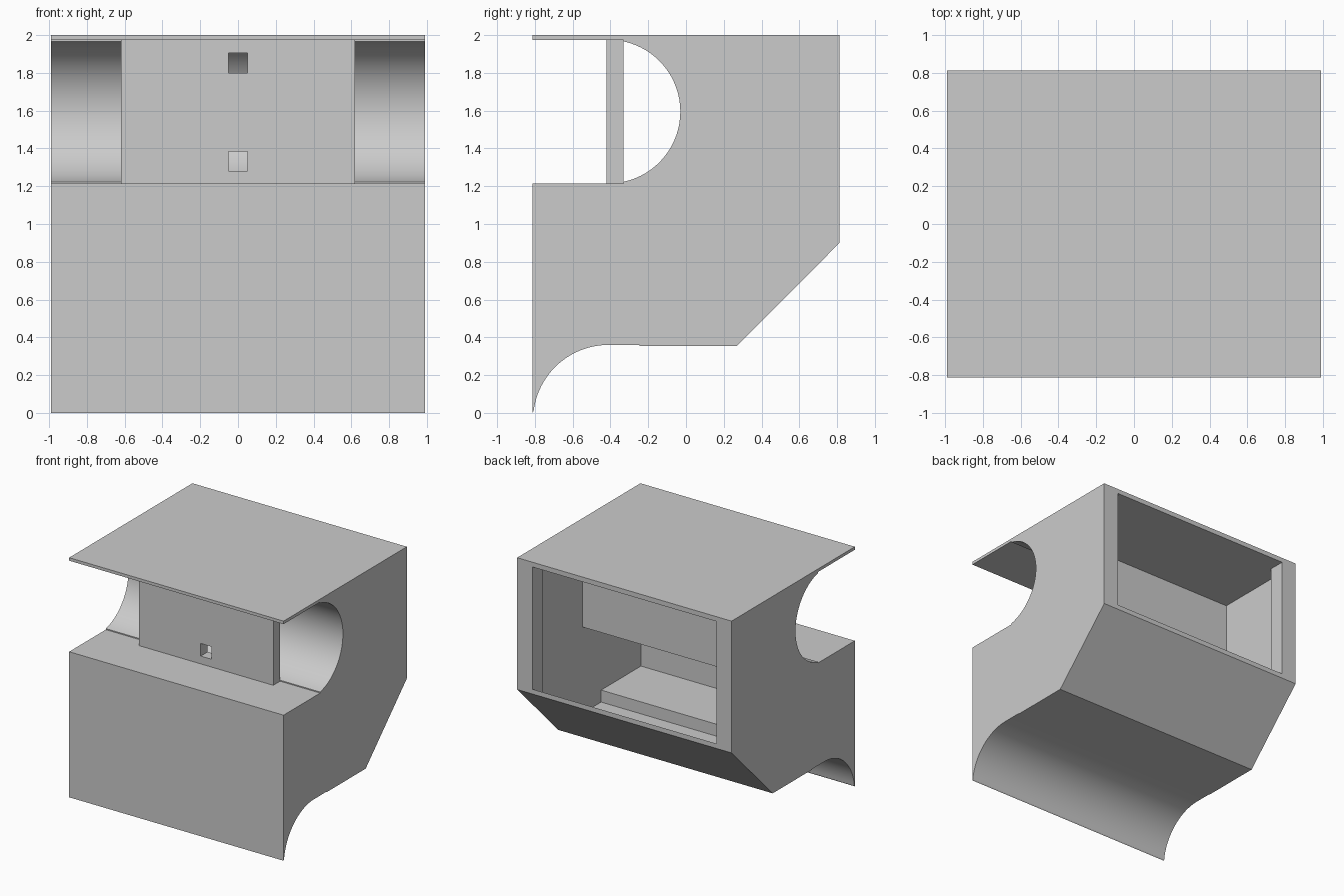
import bpy, bmesh
from math import sin, cos, radians

cube = bpy.data.objects.get("Cube")
if cube:
    bpy.data.objects.remove(cube, do_unlink=True)

GREY = (0.6, 0.6, 0.6, 1)
grey = bpy.data.materials.new("plain grey")
grey.use_nodes = True
grey.diffuse_color = GREY
grey.node_tree.nodes["Principled BSDF"].inputs["Base Color"].default_value = GREY


def arc(cy, cz, r, start, end, steps):
    """Points of an arc in the side plane, angles in degrees."""
    angles = [radians(start + (end - start) * i / steps) for i in range(steps + 1)]
    return [(cy + r * cos(a), cz + r * sin(a)) for a in angles]


def extrude(name, profile, x0, x1):
    """Solid from a side profile of (y, z) points, drawn from x0 to x1."""
    bm = bmesh.new()
    face = bm.faces.new([bm.verts.new((x0, y, z)) for y, z in profile])
    new = bmesh.ops.extrude_face_region(bm, geom=[face])["geom"]
    verts = [v for v in new if isinstance(v, bmesh.types.BMVert)]
    bmesh.ops.translate(bm, verts=verts, vec=(x1 - x0, 0, 0))
    bmesh.ops.recalc_face_normals(bm, faces=bm.faces)
    mesh = bpy.data.meshes.new(name)
    bm.to_mesh(mesh)
    bm.free()
    obj = bpy.data.objects.new(name, mesh)
    bpy.context.collection.objects.link(obj)
    mesh.materials.append(grey)
    return obj


def rect(y0, y1, z0, z1):
    return [(y0, z0), (y1, z0), (y1, z1), (y0, z1)]


def select(obj):
    bpy.ops.object.select_all(action='DESELECT')
    obj.select_set(True)
    bpy.context.view_layer.objects.active = obj


def cut(obj, cutter):
    cutter.hide_render = True
    mod = obj.modifiers.new("cut", 'BOOLEAN')
    mod.operation = 'DIFFERENCE'
    mod.solver = 'EXACT'
    mod.object = cutter
    select(obj)
    bpy.ops.object.modifier_apply(modifier=mod.name)
    bpy.data.objects.remove(cutter, do_unlink=True)


W, BACK, FRONT = 0.99, 0.813, -0.813

# Housing: thin top, rounded front recess, curved foot and sloped rear
outline = (
    [(FRONT, 2), (FRONT, 1.975), (-0.33, 1.975)]
    + arc(-0.41, 1.595, 0.38, 77.8, -77.8, 32)
    + [(-0.33, 1.215), (FRONT, 1.215), (FRONT, 0)]
    + arc(-0.41, -0.04, 0.40, 173, 90, 20)
    + [(-0.245, 0.36), (-0.245, 0.355), (0.27, 0.355), (BACK, 0.9), (BACK, 2)]
)
housing = extrude("housing", outline, -W, W)

# Hollow interior, open at the back
hollow = [(0.9, 0.94), (BACK, 0.94), (0.27, 0.40), (-0.245, 0.40), (-0.245, 0.50),
          (-0.77, 0.50), (-0.77, 1.12), (0, 1.12), (0, 1.96), (0.9, 1.96)]
cut(housing, extrude("hollow", hollow, -0.955, 0.955))
select(housing)
bpy.ops.object.shade_smooth_by_angle(angle=radians(20))

# Upright posts beside the rear opening
post = [(0.675, 0.802), (BACK, 0.94), (BACK, 1.96), (0.675, 1.96)]
for side, s in (("left", 1), ("right", -1)):
    extrude(side + "_rear_post", post, s * 0.85, s * 0.955)

# Panel across the recess with two square holes
panel = extrude("recess_panel", rect(-0.42, -0.33, 1.215, 1.975), -0.62, 0.62)
for z in (1.28, 1.80):
    cut(panel, extrude("hole", rect(-0.6, -0.2, z, z + 0.105), -0.05, 0.05))
